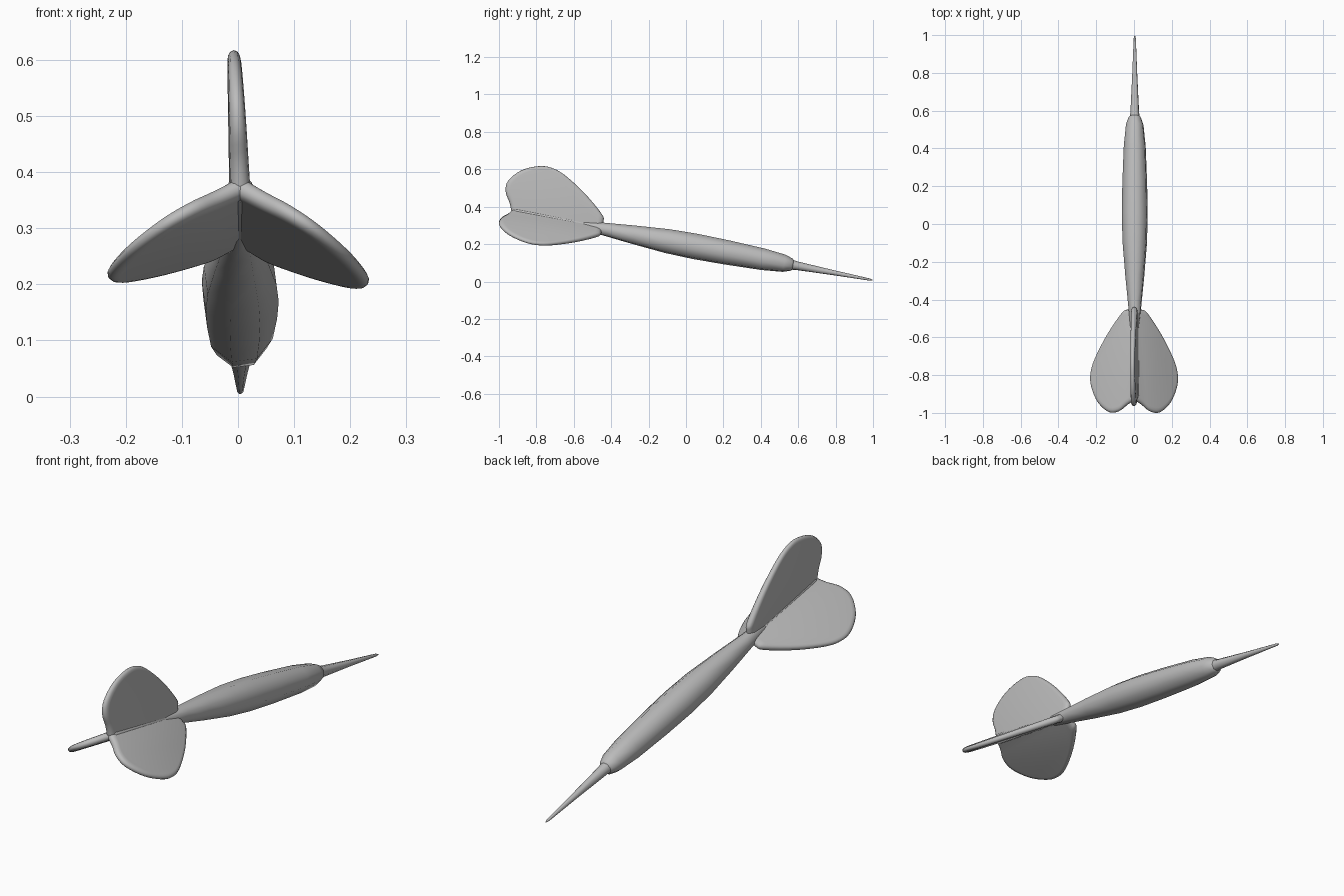
import bpy, bmesh, math
from mathutils import Matrix, Vector

cube = bpy.data.objects.get("Cube")
if cube:
    bpy.data.objects.remove(cube, do_unlink=True)

grey = bpy.data.materials.new("plain grey")
grey.use_nodes = True
grey.diffuse_color = (0.5, 0.5, 0.5, 1)
grey.node_tree.nodes["Principled BSDF"].inputs["Base Color"].default_value = (0.5, 0.5, 0.5, 1)

# The whole dart lies along a nose-down axis
FRAME = Matrix.Translation((0.004, 0, 0.197)) @ Matrix.Rotation(-math.atan(0.19), 4, 'X')


def skin(name, rings, matrix, angle):
    """Join equal rings of points, cap both ends and smooth the result."""
    bm = bmesh.new()
    loops = [[bm.verts.new(p) for p in ring] for ring in rings]
    n = len(loops[0])
    for a, b in zip(loops, loops[1:]):
        for i in range(n):
            j = (i + 1) % n
            bm.faces.new((a[i], a[j], b[j], b[i]))
    bm.faces.new(loops[0])
    bm.faces.new(loops[-1])
    bmesh.ops.recalc_face_normals(bm, faces=bm.faces)
    mesh = bpy.data.meshes.new(name)
    bm.to_mesh(mesh)
    bm.free()
    mesh.materials.append(grey)
    obj = bpy.data.objects.new(name, mesh)
    bpy.context.collection.objects.link(obj)
    obj.matrix_world = matrix
    bpy.ops.object.select_all(action='DESELECT')
    obj.select_set(True)
    bpy.context.view_layer.objects.active = obj
    bpy.ops.object.shade_smooth_by_angle(angle=math.radians(angle))
    return obj


def lathe(name, profile, sides, turn=0):
    """Turn (position, radius) pairs around the dart's axis."""
    rings = []
    for y, r in profile:
        angles = [math.radians(turn) + math.tau * k / sides for k in range(sides)]
        rings.append([(r * math.cos(a), y, r * math.sin(a)) for a in angles])
    return skin(name, rings, FRAME, 70)


def smooth_path(points, steps=4):
    """Open Catmull-Rom curve through the points."""
    pts = [Vector(p) for p in points]
    pts = [pts[0]] + pts + [pts[-1]]
    path = []
    for a, b, c, d in zip(pts, pts[1:], pts[2:], pts[3:]):
        for k in range(steps):
            t = k / steps
            path.append(0.5 * (2 * b + (c - a) * t + (2 * a - 5 * b + 4 * c - d) * t * t
                               + (3 * b - a - 3 * c + d) * t ** 3))
    path.append(pts[-1])
    return path


# Faceted barrel with a rounded shoulder and tapering tail
lathe("barrel", [(0.585, 0.024), (0.575, 0.034), (0.535, 0.048), (0.42, 0.060),
                 (0.22, 0.068), (0.05, 0.071), (-0.1, 0.067), (-0.28, 0.052),
                 (-0.42, 0.038), (-0.55, 0.025), (-0.61, 0.016), (-0.637, 0.005)], 8, 30)

# Needle point
lathe("needle", [(0.56, 0.030), (0.6, 0.024), (0.8, 0.014), (1.0, 0.006), (1.016, 0.002)], 8, 30)

# Slim core where the fins meet
lathe("fin_core", [(-0.47, 0.012), (-0.5, 0.022), (-0.925, 0.024), (-0.943, 0.016)], 12)

# Heart-lobed fin outline: (position along axis, distance from axis)
outline = smooth_path([(-0.46, -0.01), (-0.457, 0.04), (-0.472, 0.076), (-0.581, 0.167),
                       (-0.705, 0.244), (-0.784, 0.270), (-0.854, 0.265), (-0.939, 0.226),
                       (-0.998, 0.159), (-1.0, 0.098), (-0.968, 0.043), (-0.946, -0.01)])
centre = Vector((-0.75, 0.1))


def fin_ring(scale, side):
    ring = []
    for p in outline:
        q = centre + (p - centre) * scale
        r = p.y if p.y < 0 else q.y
        half = 0.018 - 0.024 * max(r, 0)
        ring.append((side * half, q.x, r))
    return ring


edge = [(0.9, 1), (0.95, 0.88), (0.985, 0.55), (1, 0), (0.985, -0.55), (0.95, -0.88), (0.9, -1)]
for name, roll in (("top_fin", -2.5), ("left_fin", 123), ("right_fin", -120)):
    skin(name, [fin_ring(s, w) for s, w in edge],
         FRAME @ Matrix.Rotation(math.radians(roll), 4, 'Y'), 60)
